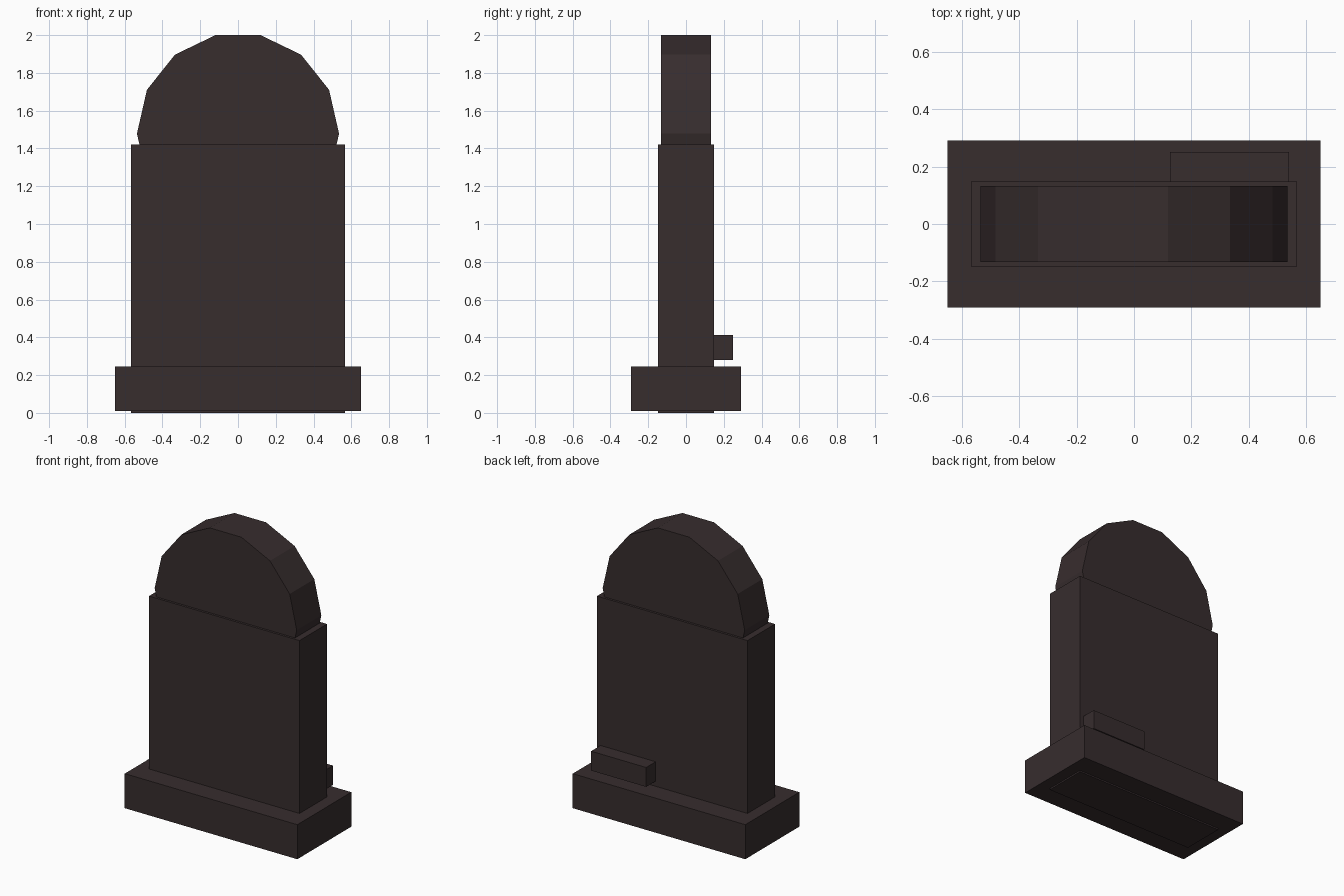
import bpy
import math

if "Cube" in bpy.data.objects:
    bpy.data.objects.remove(bpy.data.objects["Cube"])

# One dark stone colour for everything
stone = bpy.data.materials.new("dark_stone")
stone.diffuse_color = (0.038, 0.026, 0.027, 1.0)
stone.use_nodes = True
stone.node_tree.nodes["Principled BSDF"].inputs["Base Color"].default_value = stone.diffuse_color


def finish(name):
    obj = bpy.context.object
    obj.name = name
    obj.data.materials.append(stone)
    return obj


def box(name, lo, hi):
    centre = [(a + b) / 2 for a, b in zip(lo, hi)]
    bpy.ops.mesh.primitive_cube_add(size=1, location=centre)
    bpy.context.object.scale = [b - a for a, b in zip(lo, hi)]
    bpy.ops.object.transform_apply(location=False, rotation=False, scale=True)
    return finish(name)


# Plinth, upright slab (running just below the plinth) and small rear ledge
box("plinth", (-0.65, -0.29, 0.01), (0.65, 0.29, 0.245))
box("slab", (-0.567, -0.148, 0.0), (0.567, 0.148, 1.422))
box("rear_ledge", (0.125, 0.14, 0.28), (0.54, 0.25, 0.412))

# Rounded head: 14-sided disc sunk into the slab, flat side up
sides, radius = 14, 0.535
apothem = radius * math.cos(math.pi / sides)
bpy.ops.mesh.primitive_cylinder_add(vertices=sides, radius=radius, depth=0.265)
head = finish("rounded_head")
head.rotation_euler = (math.pi / 2, math.pi / sides, 0)
head.location = (0, 0, 2.0 - apothem)
bpy.ops.object.transform_apply(location=False, rotation=True, scale=False)
